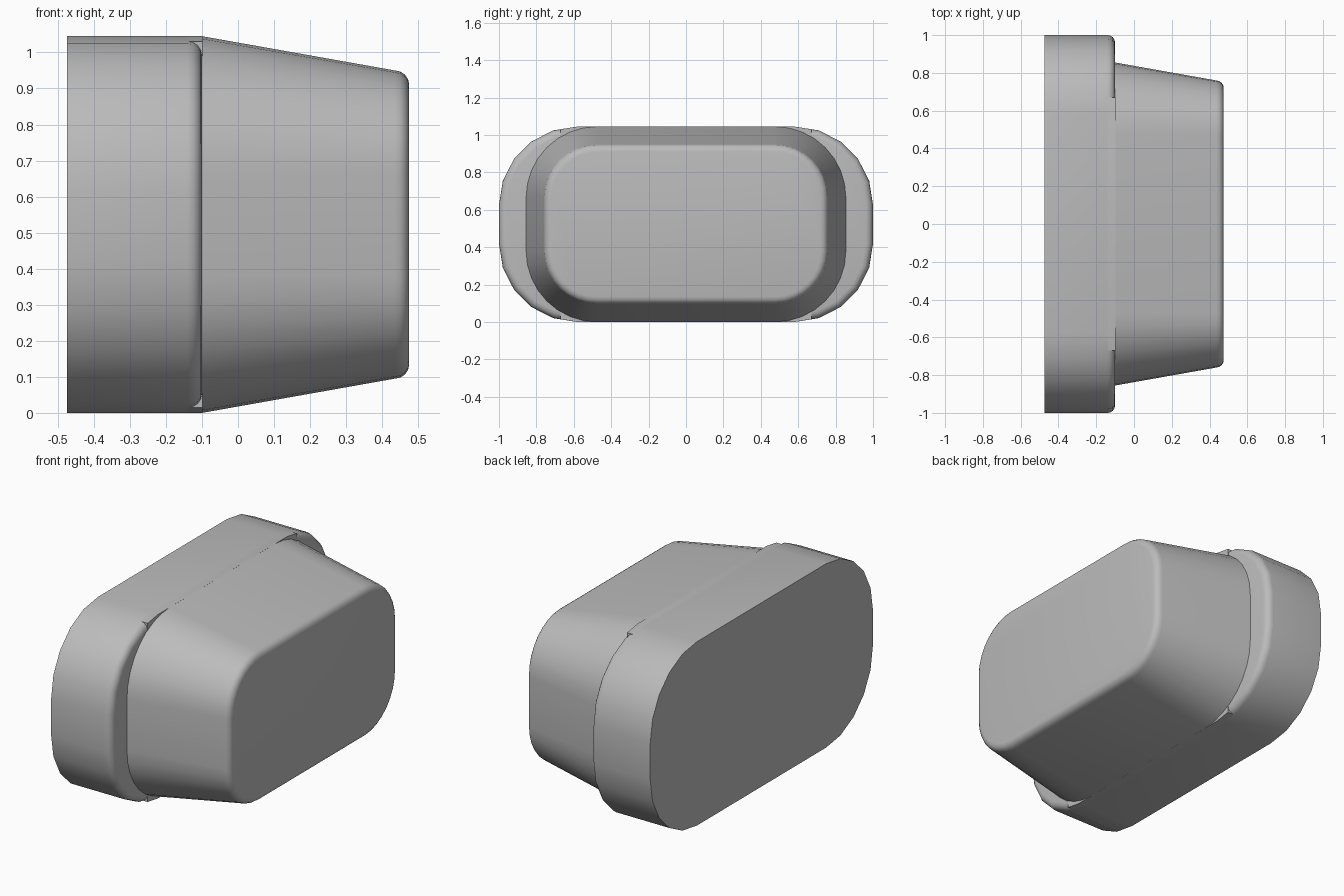
import bpy, bmesh
from math import sin, cos, pi, radians

cube = bpy.data.objects.get("Cube")
if cube:
    bpy.data.objects.remove(cube, do_unlink=True)

HEIGHT = 1.045
BACK, STEP, TIP = -0.475, -0.10, 0.475
FILLET = 0.04

grey = bpy.data.materials.new("plain_grey")
grey.use_nodes = True
colour = (0.5, 0.5, 0.5, 1)
grey.diffuse_color = colour
grey.node_tree.nodes["Principled BSDF"].inputs["Base Color"].default_value = colour


def outline(half_width, radius, inset, steps):
    """Rounded rectangle in (y, z), shrunk evenly by inset."""
    cy, cz, r = half_width - radius, HEIGHT / 2 - radius, radius - inset
    points = []
    for corner, (sy, sz) in enumerate([(1, 1), (-1, 1), (-1, -1), (1, -1)]):
        for i in range(steps + 1):
            a = (corner + i / steps) * pi / 2
            points.append((sy * cy + r * cos(a), HEIGHT / 2 + sz * cz + r * sin(a)))
    return points


def loft(name, sections, close_back=True):
    """Skin a run of (x, outline) sections along x and cap the ends."""
    bm = bmesh.new()
    rings = [[bm.verts.new((x, y, z)) for y, z in pts] for x, pts in sections]
    for a, b in zip(rings, rings[1:]):
        for i in range(len(a)):
            j = (i + 1) % len(a)
            bm.faces.new((a[i], a[j], b[j], b[i]))
    bm.faces.new(rings[-1])
    if close_back:
        bm.faces.new(rings[0][::-1])
    bmesh.ops.recalc_face_normals(bm, faces=bm.faces)
    mesh = bpy.data.meshes.new(name)
    bm.to_mesh(mesh)
    bm.free()
    mesh.materials.append(grey)
    obj = bpy.data.objects.new(name, mesh)
    bpy.context.collection.objects.link(obj)
    bpy.ops.object.select_all(action="DESELECT")
    obj.select_set(True)
    bpy.context.view_layer.objects.active = obj
    bpy.ops.object.shade_smooth_by_angle(angle=radians(30))
    return obj


def rounded_end(x_end, half_width, radius, start_inset, steps):
    """Sections of a quarter-round edge finishing at x_end."""
    return [(x_end - FILLET * (1 - sin(a)),
             outline(half_width, radius, start_inset + FILLET * (1 - cos(a)), steps))
            for a in (k * pi / 8 for k in range(5))]


# Wide flange with a rounded front edge
flange = dict(half_width=1.0, radius=0.42, steps=5)
loft("flange", [(BACK, outline(inset=0, **flange))]
     + rounded_end(STEP, start_inset=0, **flange))

# Square-edged middle of the flange, between the rounded ends
SPAN = 0.67
middle = [(y, z) for y, z in outline(1.0, 0.42, 0, 5) if abs(y) < SPAN]
edge_z = HEIGHT / 2 - 0.42 + (0.42 ** 2 - (SPAN - 0.58) ** 2) ** 0.5 - 0.005
corners = [(s * SPAN, HEIGHT / 2 + t * edge_z) for s, t in [(1, 1), (-1, 1), (-1, -1), (1, -1)]]
upper = sorted([p for p in middle if p[1] > HEIGHT / 2], reverse=True)
lower = sorted([p for p in middle if p[1] < HEIGHT / 2])
profile = [corners[0]] + upper + corners[1:3] + lower + [corners[3]]
loft("flange_middle", [(STEP - FILLET, profile), (STEP + 0.001, profile)])

# Tapered plug with a rounded tip
DRAFT = 0.095
plug = dict(half_width=0.855, radius=0.38, steps=8)
loft("tapered_plug", [(STEP, outline(inset=0, **plug))]
     + rounded_end(TIP, start_inset=DRAFT, **plug), close_back=False)
